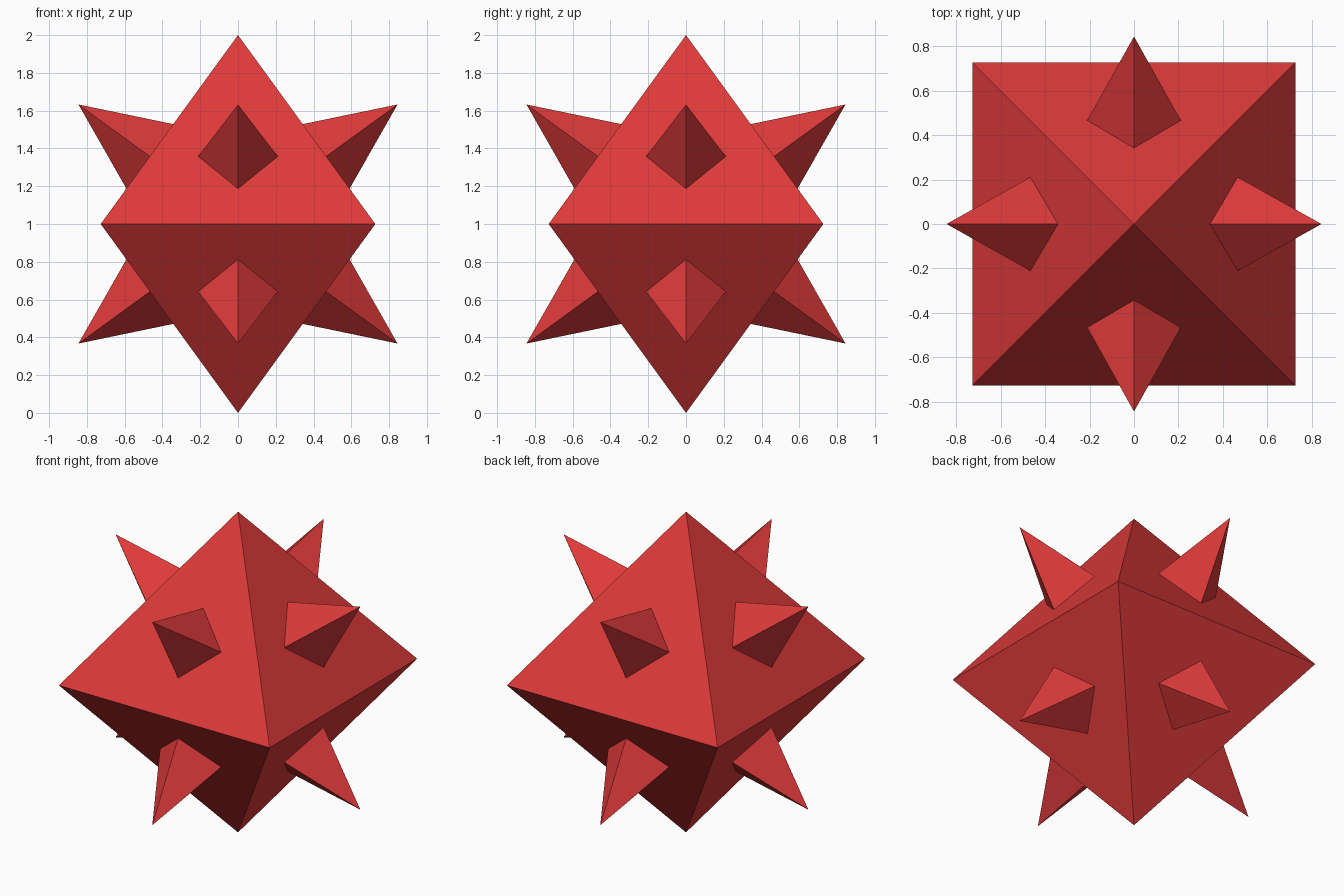
import bpy, bmesh, math
from mathutils import Matrix, Vector

cube = bpy.data.objects.get("Cube")
if cube:
    bpy.data.objects.remove(cube, do_unlink=True)

HALF_WIDTH = 0.727     # half side of the square waist
HALF_HEIGHT = 1.0      # waist to tip
SPIKE_RADIUS = 0.211
SPIKE_HEIGHT = 0.467
SPIKE_RISE = 0.358     # spike base centre above or below the waist

red = bpy.data.materials.new("red")
red.use_nodes = True
colour = (0.73, 0.042, 0.042, 1)
red.diffuse_color = colour
red.node_tree.nodes["Principled BSDF"].inputs["Base Color"].default_value = colour


def add_pyramid(bm, radius, height, matrix):
    """Open four-sided pyramid with its base centre at the matrix origin."""
    bmesh.ops.create_cone(bm, cap_ends=False, segments=4, radius1=radius, radius2=0,
                          depth=height, matrix=matrix @ Matrix.Translation((0, 0, height / 2)))


def finish(name, bm):
    bmesh.ops.remove_doubles(bm, verts=bm.verts, dist=0.0001)
    bmesh.ops.recalc_face_normals(bm, faces=bm.faces)
    mesh = bpy.data.meshes.new(name)
    bm.to_mesh(mesh)
    bm.free()
    mesh.materials.append(red)
    obj = bpy.data.objects.new(name, mesh)
    bpy.context.collection.objects.link(obj)
    return obj


# Body: two square pyramids joined at the waist
waist = Matrix.Translation((0, 0, HALF_HEIGHT))
quarter = Matrix.Rotation(math.pi / 4, 4, 'Z')
bm = bmesh.new()
for flip in (0, math.pi):
    add_pyramid(bm, HALF_WIDTH * math.sqrt(2), HALF_HEIGHT,
                waist @ Matrix.Rotation(flip, 4, 'X') @ quarter)
finish("body", bm)

# Spikes: one standing square on each of the eight faces
sides = {"front": (0, -1), "back": (0, 1), "left": (1, 0), "right": (-1, 0)}
for level, sign in (("upper", 1), ("lower", -1)):
    for side, (x, y) in sides.items():
        out = Vector((x, y, 0))
        normal = (out * HALF_HEIGHT + Vector((0, 0, sign * HALF_WIDTH))).normalized()
        reach = HALF_WIDTH * (1 - SPIKE_RISE / HALF_HEIGHT)
        base = out * reach + Vector((0, 0, HALF_HEIGHT + sign * SPIKE_RISE))
        turn = normal.to_track_quat('Z', 'Y').to_matrix().to_4x4()
        bm = bmesh.new()
        add_pyramid(bm, SPIKE_RADIUS, SPIKE_HEIGHT, Matrix.Translation(base) @ turn)
        # Open base: make sure the sides face away from the spike axis
        bm.normal_update()
        finish(f"{level}_{side}_spike", bm)
